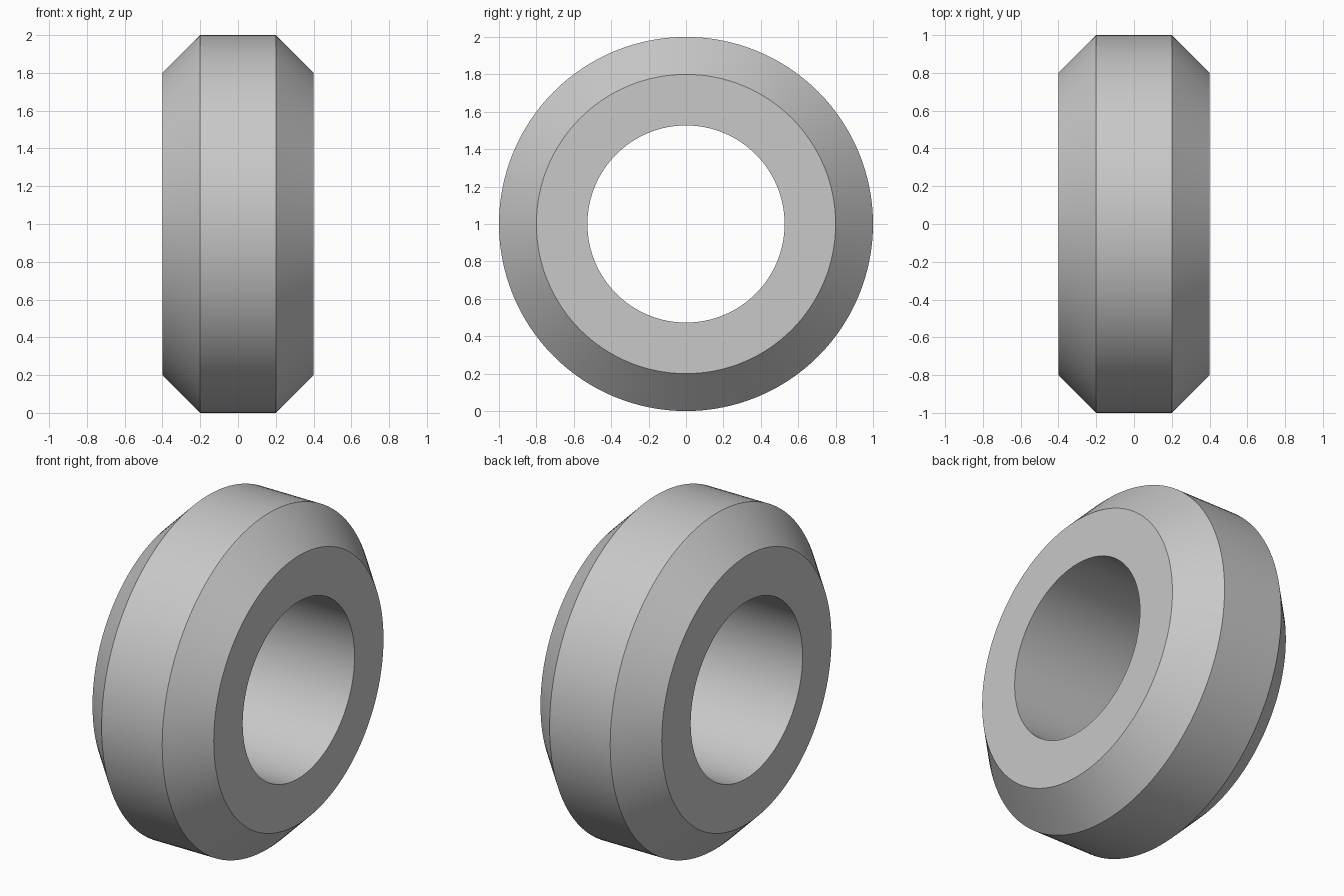
import bpy
import bmesh
from math import radians, tau
from mathutils import Vector

SEGMENTS = 128
OUTER, FACE, BORE = 1.0, 0.8, 0.527   # radii of rim, flat side and hole
HALF_RIM, HALF_WIDTH = 0.2, 0.4

cube = bpy.data.objects.get("Cube")
if cube:
    bpy.data.objects.remove(cube, do_unlink=True)

# Plain grey finish
grey = bpy.data.materials.new("plain_grey")
grey.use_nodes = True
colour = (0.58, 0.58, 0.58, 1)
grey.diffuse_color = colour
grey.node_tree.nodes["Principled BSDF"].inputs["Base Color"].default_value = colour

# Closed cross-section of the ring: (x, radius)
half = [(HALF_WIDTH, BORE), (HALF_WIDTH, FACE), (HALF_RIM, OUTER)]
profile = half + [(-x, r) for x, r in reversed(half)]

# Revolve the cross-section around the x axis
bm = bmesh.new()
centre = Vector((0, 0, OUTER))
verts = [bm.verts.new(centre + Vector((x, 0, r))) for x, r in profile]
edges = [bm.edges.new((a, b)) for a, b in zip(verts, verts[1:] + verts[:1])]
bmesh.ops.spin(bm, geom=verts + edges, cent=centre, axis=(1, 0, 0),
               angle=tau, steps=SEGMENTS, use_merge=True)
bmesh.ops.remove_doubles(bm, verts=bm.verts[:], dist=0.0001)
bmesh.ops.recalc_face_normals(bm, faces=bm.faces[:])

mesh = bpy.data.meshes.new("chamfered_ring")
bm.to_mesh(mesh)
bm.free()
mesh.materials.append(grey)
ring = bpy.data.objects.new("chamfered_ring", mesh)
bpy.context.collection.objects.link(ring)

# Smooth round surfaces with crisp chamfer edges
bpy.ops.object.select_all(action="DESELECT")
ring.select_set(True)
bpy.context.view_layer.objects.active = ring
bpy.ops.object.shade_smooth_by_angle(angle=radians(30))
